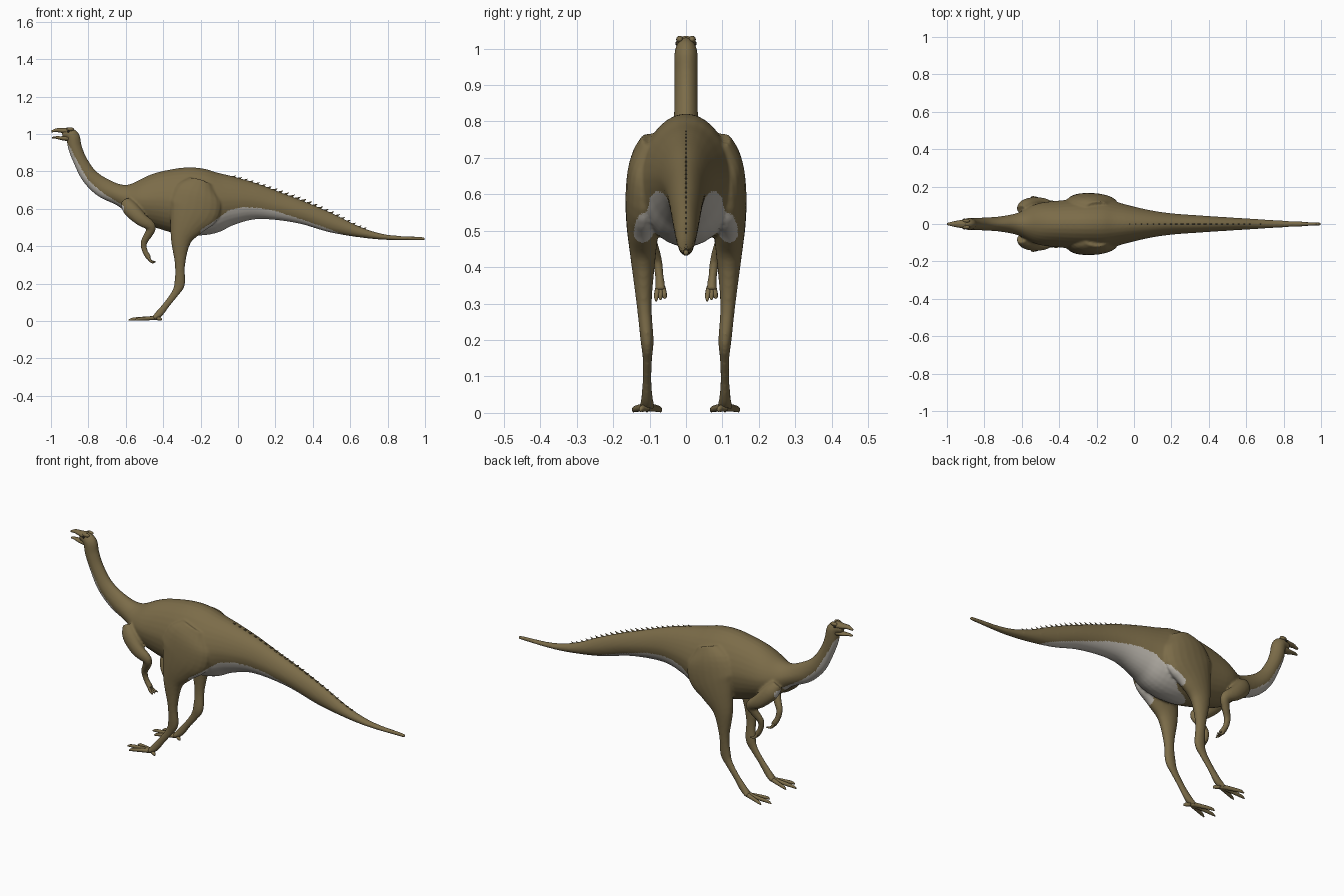
import bpy, bmesh, math
from mathutils import Vector, Matrix

if "Cube" in bpy.data.objects:
    bpy.data.objects.remove(bpy.data.objects["Cube"])


def material(name, rgb):
    m = bpy.data.materials.new(name)
    m.use_nodes = True
    m.diffuse_color = (*rgb, 1)
    bsdf = m.node_tree.nodes["Principled BSDF"]
    bsdf.inputs["Base Color"].default_value = (*rgb, 1)
    bsdf.inputs["Roughness"].default_value = 0.8
    return m


HIDE = material("olive brown hide", (0.20, 0.15, 0.066))
BELLY = material("pale belly", (0.50, 0.47, 0.42))
DARK = material("dark eye", (0.02, 0.017, 0.012))


def interp(table, x):
    """Piecewise linear height at x."""
    for (x0, z0), (x1, z1) in zip(table, table[1:]):
        if x0 <= x <= x1:
            return z0 + (z1 - z0) * (x - x0) / (x1 - x0)
    return -1.0


def spline(stations, steps):
    """Smooth the stations (x, y, z, half width, half depth)."""
    p = [Vector(s) for s in stations]
    p = [2 * p[0] - p[1]] + p + [2 * p[-1] - p[-2]]
    out = []
    for a, b, c, d in zip(p, p[1:], p[2:], p[3:]):
        for k in range(steps):
            t = k / steps
            out.append(0.5 * (2 * b + (c - a) * t + (2 * a - 5 * b + 4 * c - d) * t**2
                              + (3 * b - a - 3 * c + d) * t**3))
    return out + [p[-2]]


def tube(bm, stations, sides=16, steps=4, ridge=1.0):
    """Loft oval rings along a path; ridge above 1 pinches the upper side."""
    path = spline(stations, steps)
    centres = [Vector(s[:3]) for s in path]
    rings = []
    for i, s in enumerate(path):
        tangent = (centres[min(i + 1, len(path) - 1)] - centres[max(i - 1, 0)]).normalized()
        across = Vector((0, 1, 0))
        across = (across - tangent * across.dot(tangent)).normalized()
        up = tangent.cross(across)
        ring = []
        for k in range(sides):
            a = math.tau * k / sides
            c, h = math.cos(a), math.sin(a)
            if h > 0:
                h = h ** ridge
            ring.append(bm.verts.new(centres[i] + across * c * s[3] + up * h * s[4]))
        rings.append(ring)
    for r0, r1 in zip(rings, rings[1:]):
        for k in range(sides):
            n = (k + 1) % sides
            bm.faces.new((r0[k], r0[n], r1[n], r1[k]))
    bm.faces.new(rings[0][::-1])
    bm.faces.new(rings[-1])


def finish(bm, name, mats, smooth=True):
    bmesh.ops.recalc_face_normals(bm, faces=bm.faces)
    mesh = bpy.data.meshes.new(name)
    bm.to_mesh(mesh)
    bm.free()
    for m in mats:
        mesh.materials.append(m)
    ob = bpy.data.objects.new(name, mesh)
    bpy.context.collection.objects.link(ob)
    mesh.polygons.foreach_set("use_smooth", [smooth] * len(mesh.polygons))
    return ob


# Trunk, from the skull along neck and back to the tail tip: x, z, half width, half height
TRUNK = [(-0.94, 0.998, .017, .019), (-0.91, 1.002, .026, .030), (-0.883, 0.985, .032, .036),
         (-0.872, 0.93, .032, .037), (-0.845, 0.86, .032, .037), (-0.795, 0.775, .035, .044),
         (-0.72, 0.712, .04, .053), (-0.62, 0.67, .06, .06), (-0.52, 0.648, .108, .117),
         (-0.40, 0.645, .125, .158), (-0.27, 0.64, .135, .182), (-0.15, 0.635, .132, .172),
         (-0.04, 0.643, .103, .135), (0.08, 0.64, .075, .10), (0.2, 0.617, .057, .077),
         (0.35, 0.577, .046, .06), (0.5, 0.523, .036, .05), (0.65, 0.475, .027, .028),
         (0.8, 0.447, .018, .014), (1.0, 0.44, .008, .009)]
LEG = [(-0.2, .08, .74, .045, .07), (-0.22, .104, .68, .052, .125), (-0.235, .113, .6, .053, .142),
       (-0.272, .118, .52, .046, .098), (-0.305, .118, .43, .035, .055), (-0.31, .115, .3, .021, .027),
       (-0.312, .107, .2, .018, .029), (-0.335, .106, .15, .013, .021), (-0.38, .107, .09, .012, .018),
       (-0.42, .107, .04, .016, .02), (-0.45, .107, .014, .022, .013)]
ARM = [(-0.60, .075, .64, .03, .03), (-0.575, .10, .60, .034, .042), (-0.52, .116, .545, .028, .036),
       (-0.465, .112, .505, .02, .026), (-0.478, .096, .465, .018, .022), (-0.503, .08, .42, .014, .018),
       (-0.498, .073, .375, .012, .015), (-0.475, .07, .335, .015, .015)]

bm = bmesh.new()
tube(bm, [(x, 0, z, w, h) for x, z, w, h in TRUNK], 32, 5, 1.25)
for side in (1, -1):
    for limb in (LEG, ARM):
        tube(bm, [(x, y * side, z, w, d) for x, y, z, w, d in limb], 20)
body = finish(bm, "body", (HIDE, BELLY))

# Fuse trunk and limbs into one soft skin
remesh = body.modifiers.new("fuse", "REMESH")
remesh.mode = "VOXEL"
remesh.voxel_size = 0.006
remesh.use_smooth_shade = True
soften = body.modifiers.new("soften", "SMOOTH")
soften.factor = 0.5
soften.iterations = 5
bpy.context.view_layer.objects.active = body
body.select_set(True)
for name in ("fuse", "soften"):
    bpy.ops.object.modifier_apply(modifier=name)

# Pale throat and underside lie below these lines
THROAT = [(-0.945, .975), (-0.9, .935), (-0.86, .855), (-0.8, .752), (-0.72, .683), (-0.61, .615)]
UNDER = [(-0.32, .46), (-0.22, .475), (-0.14, .525), (-0.05, .592), (0.02, .607), (0.1, .606),
         (0.2, .588), (0.35, .54), (0.5, .487), (0.58, .455)]
for p in body.data.polygons:
    x, y, z = p.center
    inner = x > -0.2 or (abs(y) < 0.075 and z > 0.44)
    p.material_index = int(z < interp(THROAT, x) or (inner and z < interp(UNDER, x)))
    p.use_smooth = True

# Open beak
for name, pts in (
    ("upper_jaw", [(-0.90, 0, 1.015, .026, .02), (-0.94, 0, 1.018, .019, .013),
                   (-0.97, 0, 1.02, .013, .01), (-0.998, 0, 1.013, .006, .005)]),
    ("lower_jaw", [(-0.90, 0, .978, .024, .018), (-0.94, 0, .977, .017, .011),
                   (-0.97, 0, .981, .012, .007), (-0.995, 0, .98, .006, .004)])):
    bm = bmesh.new()
    tube(bm, pts)
    finish(bm, name, [HIDE])

# Skull crest, brows and eyes
for side, label in ((1, "left"), (-1, "right")):
    for part, mat, loc, size in (("brow", HIDE, (-0.897, .017, 1.025), (.02, .01, .01)),
                                 ("eye", DARK, (-0.908, .025, 1.014), (.007, .004, .006))):
        bm = bmesh.new()
        place = Matrix.Translation((loc[0], loc[1] * side, loc[2])) @ Matrix.Diagonal((*size, 1))
        bmesh.ops.create_uvsphere(bm, u_segments=16, v_segments=10, radius=1, matrix=place)
        finish(bm, f"{label}_{part}", [mat])

    # Three splayed toes and a short hind toe
    bm = bmesh.new()
    for tip_x, spread in ((-0.55, -.038), (-0.585, 0), (-0.55, .038), (-0.41, -.018)):
        y = .107 * side
        mid = (-0.44 + tip_x) / 2
        tube(bm, [(-0.435, y, .016, .012, .012), (mid, y + spread * .55, .013, .009, .010),
                  (mid * .3 + tip_x * .7, y + spread * .9, .010, .007, .008),
                  (tip_x, y + spread, .004, .002, .003)], 10)
    finish(bm, f"{label}_toes", [HIDE])

    # Three curled fingers
    bm = bmesh.new()
    for k in (-1, 0, 1):
        y = .07 * side
        tube(bm, [(-0.482, y + k * .006, .345, .008, .008), (-0.468, y + k * .011, .322, .007, .007),
                  (-0.447 + k * .006, y + k * .012, .312 + k * .004, .003, .003)], 8)
    finish(bm, f"{label}_fingers", [HIDE])

# Row of small backswept spines from the hips down the tail
ridge_line = [(x, z + h) for x, z, w, h in TRUNK[8:]]
bm = bmesh.new()
count = 24
for k in range(count):
    t = k / (count - 1)
    x = -0.02 + 0.7 * t
    size = 0.012 + 0.014 * math.sin(math.pi * t)
    place = (Matrix.Translation((x, 0, interp(ridge_line, x) + size * .1))
             @ Matrix.Rotation(math.radians(62), 4, "Y") @ Matrix.Diagonal((1, .35, 1, 1)))
    bmesh.ops.create_cone(bm, cap_ends=True, segments=4, radius1=size * .6, radius2=0,
                          depth=size * 1.9, matrix=place)
finish(bm, "back_spines", [HIDE], False)
